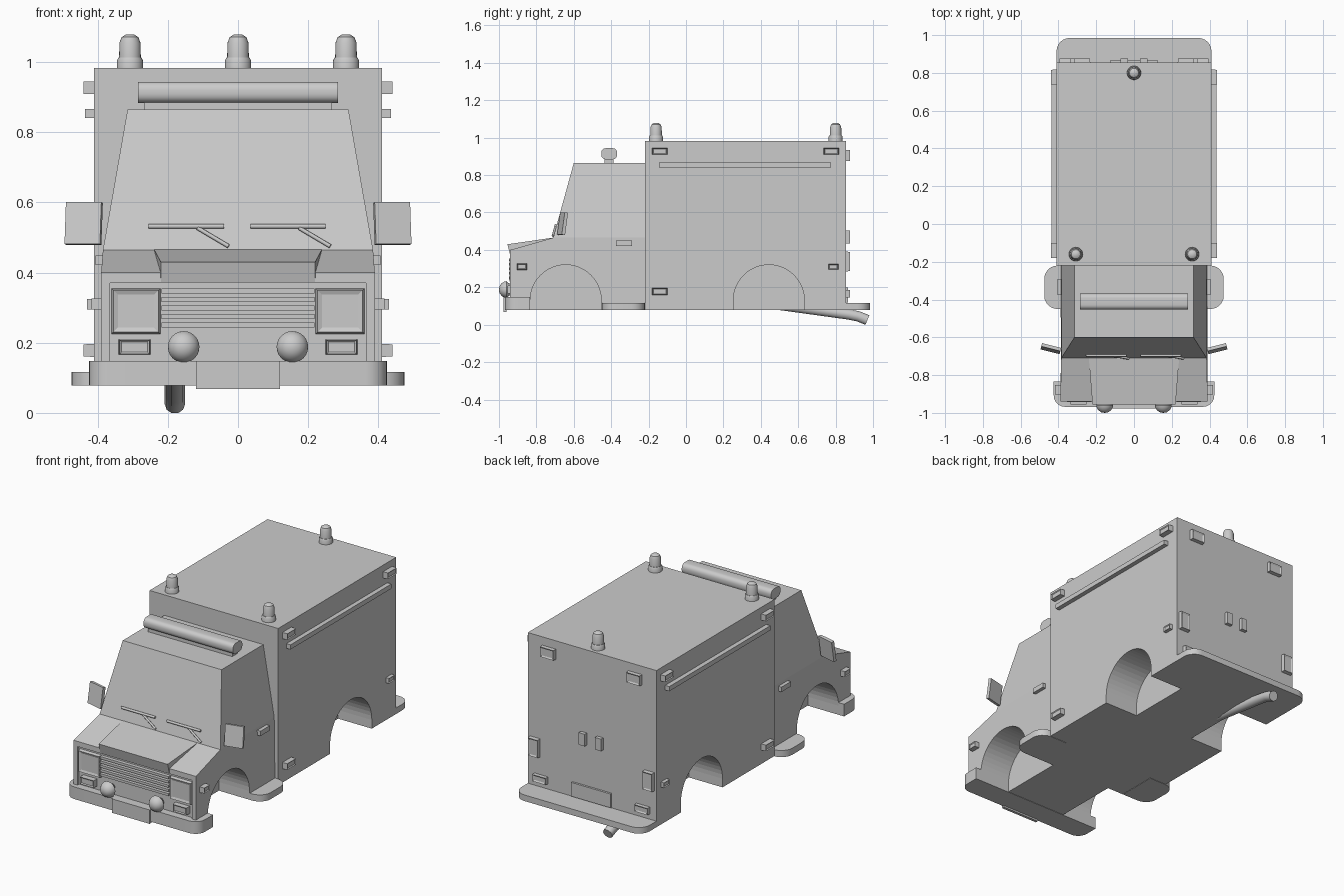
import bpy, bmesh, math
from mathutils import Vector, Matrix

if "Cube" in bpy.data.objects:
    bpy.data.objects.remove(bpy.data.objects["Cube"])

paint = bpy.data.materials.new("plain grey")
paint.use_nodes = True
GREY = (0.6, 0.6, 0.6, 1)
paint.diffuse_color = GREY
paint.node_tree.nodes["Principled BSDF"].inputs["Base Color"].default_value = GREY


def finish(name, bm, smooth=False):
    bmesh.ops.recalc_face_normals(bm, faces=bm.faces)
    mesh = bpy.data.meshes.new(name)
    bm.to_mesh(mesh)
    bm.free()
    mesh.materials.append(paint)
    obj = bpy.data.objects.new(name, mesh)
    bpy.context.collection.objects.link(obj)
    if smooth:
        bpy.ops.object.select_all(action='DESELECT')
        obj.select_set(True)
        bpy.context.view_layer.objects.active = obj
        bpy.ops.object.shade_smooth_by_angle(angle=math.radians(35))
    return obj


def cube(lo, hi):
    bm = bmesh.new()
    lo, hi = Vector(lo), Vector(hi)
    bmesh.ops.create_cube(bm, size=1)
    for v in bm.verts:
        v.co = (lo + hi) / 2 + v.co * (hi - lo)
    return bm


def box(name, lo, hi):
    return finish(name, cube(lo, hi))


def slab(name, lo, hi, radius, corner):
    """Plate whose upright edges picked by the corner rule are rounded."""
    bm = cube(lo, hi)
    edges = [e for e in bm.edges
             if abs(e.verts[0].co.z - e.verts[1].co.z) > 0.01 and corner(e.verts[0].co)]
    bmesh.ops.bevel(bm, geom=edges, offset=radius, segments=6, profile=0.5, affect='EDGES')
    return finish(name, bm, True)


def lamp(name, centre, size, normal, rim=0.008):
    """Tapered lamp housing with a sunken lens facing the given direction."""
    c, s, n = Vector(centre), Vector(size), Vector(normal)
    bm = cube(c - s / 2, c + s / 2)
    bm.normal_update()
    face = max(bm.faces, key=lambda f: f.normal.dot(n))
    mid = face.calc_center_median()
    for v in face.verts:
        v.co = mid + (v.co - mid) * 0.92
    bmesh.ops.inset_individual(bm, faces=[face], thickness=rim, depth=-0.005)
    return finish(name, bm)


def loft(name, ring):
    """Solid across x from (y, z, half width) outline points."""
    bm = bmesh.new()
    sides = [[bm.verts.new((s * w, y, z)) for y, z, w in ring] for s in (-1, 1)]
    for side in sides:
        bm.faces.new(side)
    for i in range(len(ring)):
        j = (i + 1) % len(ring)
        bm.faces.new((sides[0][i], sides[0][j], sides[1][j], sides[1][i]))
    return finish(name, bm)


def lathe(name, profile, origin, axis='Z'):
    """Revolve (radius, height) points around an axis."""
    bm = bmesh.new()
    verts = [bm.verts.new((r, 0, h)) for r, h in profile]
    edges = [bm.edges.new(p) for p in zip(verts, verts[1:])]
    bmesh.ops.spin(bm, geom=verts + edges, cent=(0, 0, 0), axis=(0, 0, 1),
                   angle=math.tau, steps=24)
    bmesh.ops.remove_doubles(bm, verts=bm.verts, dist=0.0005)
    if axis == 'Y':
        bm.transform(Matrix.Rotation(math.pi / 2, 4, 'X'))
    bm.transform(Matrix.Translation(origin))
    return finish(name, bm, True)


def cut(target, cutter):
    mod = target.modifiers.new("cut", 'BOOLEAN')
    mod.operation = 'DIFFERENCE'
    mod.solver = 'EXACT'
    mod.object = cutter
    cutter.hide_render = True
    cutter.hide_viewport = True
    cutter.display_type = 'WIRE'


def arch_cutter(name, y, side):
    """Round-topped wheel opening reaching in from one side."""
    outline = [(y + 0.19, 0.0)] + [
        (y + 0.19 * math.cos(math.pi * i / 24), 0.13 + 0.19 * math.sin(math.pi * i / 24))
        for i in range(25)] + [(y - 0.19, 0.0)]
    obj = loft(name, [(a, b, 0.15) for a, b in outline])
    obj.location.x = side * 0.345
    return obj


# Main body shells
rear_body = box("rear_body", (-0.41, -0.22, 0.08), (0.41, 0.855, 0.983))
cab_lower = loft("cab_lower", [(-0.94, 0.08, 0.39), (-0.94, 0.4, 0.39), (-0.71, 0.465, 0.385),
                               (-0.22, 0.465, 0.385), (-0.22, 0.08, 0.39)])
loft("cab_upper", [(-0.71, 0.465, 0.385), (-0.6, 0.865, 0.315),
                   (-0.22, 0.865, 0.315), (-0.22, 0.465, 0.385)])
loft("hood_bulge", [(-0.94, 0.373, 0.22), (-0.955, 0.43, 0.22),
                    (-0.7, 0.467, 0.24), (-0.7, 0.373, 0.24)])

# Wheel openings and recessed nose panel
for s, label in ((1, "left"), (-1, "right")):
    cut(cab_lower, arch_cutter("front_arch_cutter_" + label, -0.643, s))
    cut(rear_body, arch_cutter("rear_arch_cutter_" + label, 0.443, s))
cut(cab_lower, box("nose_cutter", (-0.365, -1.1, 0.12), (0.365, -0.925, 0.37)))

# Bumpers and registration plates
slab("front_bumper", (-0.425, -0.968, 0.078), (0.425, -0.833, 0.148), 0.06, lambda p: p.y < -0.9)
slab("rear_bumper", (-0.41, 0.84, 0.08), (0.41, 0.985, 0.115), 0.07, lambda p: p.y > 0.9)
box("front_plate", (-0.12, -0.976, 0.068), (0.12, -0.96, 0.148))
box("rear_plate", (-0.125, 0.85, 0.12), (0.125, 0.867, 0.2))

# Grille surround and slats
for i in range(5):
    z = 0.25 + 0.0245 * i
    box("grille_slat", (-0.218, -0.946, z - 0.007), (0.218, -0.92, z + 0.007))

# Everything repeated on both sides
for s, label in ((1, "left"), (-1, "right")):
    out = (s, 0, 0)
    lamp("headlamp_" + label, (s * 0.291, -0.933, 0.29), (0.14, 0.02, 0.13), (0, -1, 0), 0.018)
    lamp("front_indicator_" + label, (s * 0.295, -0.935, 0.188), (0.092, 0.04, 0.044), (0, -1, 0))
    lathe("fog_lamp_" + label, [(0, 0.05), (0.018, 0.047), (0.034, 0.036), (0.043, 0.02),
                                (0.045, 0.01), (0.036, 0), (0.02, -0.025), (0, -0.025)],
          (s * 0.155, -0.95, 0.188), 'Y')
    slab("side_step_" + label, (min(s * 0.3, s * 0.475), -0.45, 0.078),
         (max(s * 0.3, s * 0.475), -0.22, 0.116), 0.07, lambda p: abs(p.x) > 0.4)
    for y, z, w, h in ((-0.14, 0.927, 0.085, 0.038), (0.777, 0.927, 0.085, 0.038),
                       (-0.14, 0.178, 0.085, 0.038), (0.788, 0.31, 0.055, 0.032)):
        depth = 0.06 if w > 0.06 else 0.04
        lamp("side_marker_" + label, (s * 0.41, y, z), (depth, w, h), out, 0.007)
    lamp("cab_marker_" + label, (s * 0.395, -0.878, 0.31), (0.045, 0.055, 0.034), out, 0.007)
    box("side_rail_" + label, (s * 0.421 - 0.015, -0.145, 0.84), (s * 0.421 + 0.015, 0.775, 0.867))
    box("door_handle_" + label, (s * 0.392 - 0.014, -0.375, 0.421), (s * 0.392 + 0.014, -0.29, 0.449))
    mirror = box("side_mirror_" + label, (-0.052, -0.009, -0.06), (0.052, 0.009, 0.06))
    mirror.location = (s * 0.44, -0.66, 0.54)
    mirror.rotation_euler = (math.radians(-8), 0, s * math.radians(14))
    # Rear lamps and door handles
    for part, x, z, w, h in (("rear_top_lamp", 0.275, 0.905, 0.09, 0.062),
                             ("tail_lamp", 0.365, 0.338, 0.065, 0.11),
                             ("rear_indicator", 0.325, 0.165, 0.09, 0.042)):
        lamp(part + "_" + label, (s * x, 0.86, z), (w, 0.032, h), (0, 1, 0), 0.012)
    box("rear_door_handle_" + label, (s * 0.052 - 0.019, 0.85, 0.435),
        (s * 0.052 + 0.019, 0.876, 0.505))

# Roof beacons
for x, y in ((-0.308, -0.16), (0.308, -0.16), (0, 0.8)):
    lathe("beacon_base", [(0, 0.975), (0.037, 0.975), (0.037, 1.005), (0.033, 1.013), (0, 1.013)],
          (x, y, 0))
    lathe("beacon_dome", [(0.031, 1.01), (0.03, 1.055), (0.024, 1.071), (0.013, 1.078), (0, 1.079)],
          (x, y, 0))

# Light bar above the windscreen
box("light_bar_mount", (-0.268, -0.435, 0.855), (0.268, -0.388, 0.89))
bar = cube((-0.285, -0.453, 0.884), (0.285, -0.368, 0.944))
long_edges = [e for e in bar.edges if abs(e.verts[0].co.x - e.verts[1].co.x) > 0.1]
bmesh.ops.bevel(bar, geom=long_edges, offset=0.024, segments=4, profile=0.5, affect='EDGES')
finish("light_bar", bar, True)


# Wipers lying on the sloped windscreen
def rod(name, points, radius, fill=True):
    curve = bpy.data.curves.new(name, 'CURVE')
    curve.dimensions = '3D'
    curve.bevel_depth = radius
    curve.bevel_resolution = 3
    curve.use_fill_caps = fill
    spline = curve.splines.new('POLY')
    spline.points.add(len(points) - 1)
    for p, co in zip(spline.points, points):
        p.co = (*co, 1)
    curve.materials.append(paint)
    obj = bpy.data.objects.new(name, curve)
    bpy.context.collection.objects.link(obj)
    return obj


def glass(x, z):
    return (x, -0.715 + (z - 0.465) * 0.275, z)


for x in (-0.255, 0.035):
    rod("wiper_blade", [glass(x, 0.532), glass(x + 0.215, 0.532)], 0.007)
    rod("wiper_arm", [glass(x + 0.14, 0.527), glass(x + 0.228, 0.475)], 0.006)

# Exhaust sloping out under the rear
rod("exhaust_pipe", [(-0.18, 0.45, 0.113), (-0.18, 0.87, 0.055), (-0.18, 0.92, 0.045),
                     (-0.18, 0.97, 0.025)], 0.029)
